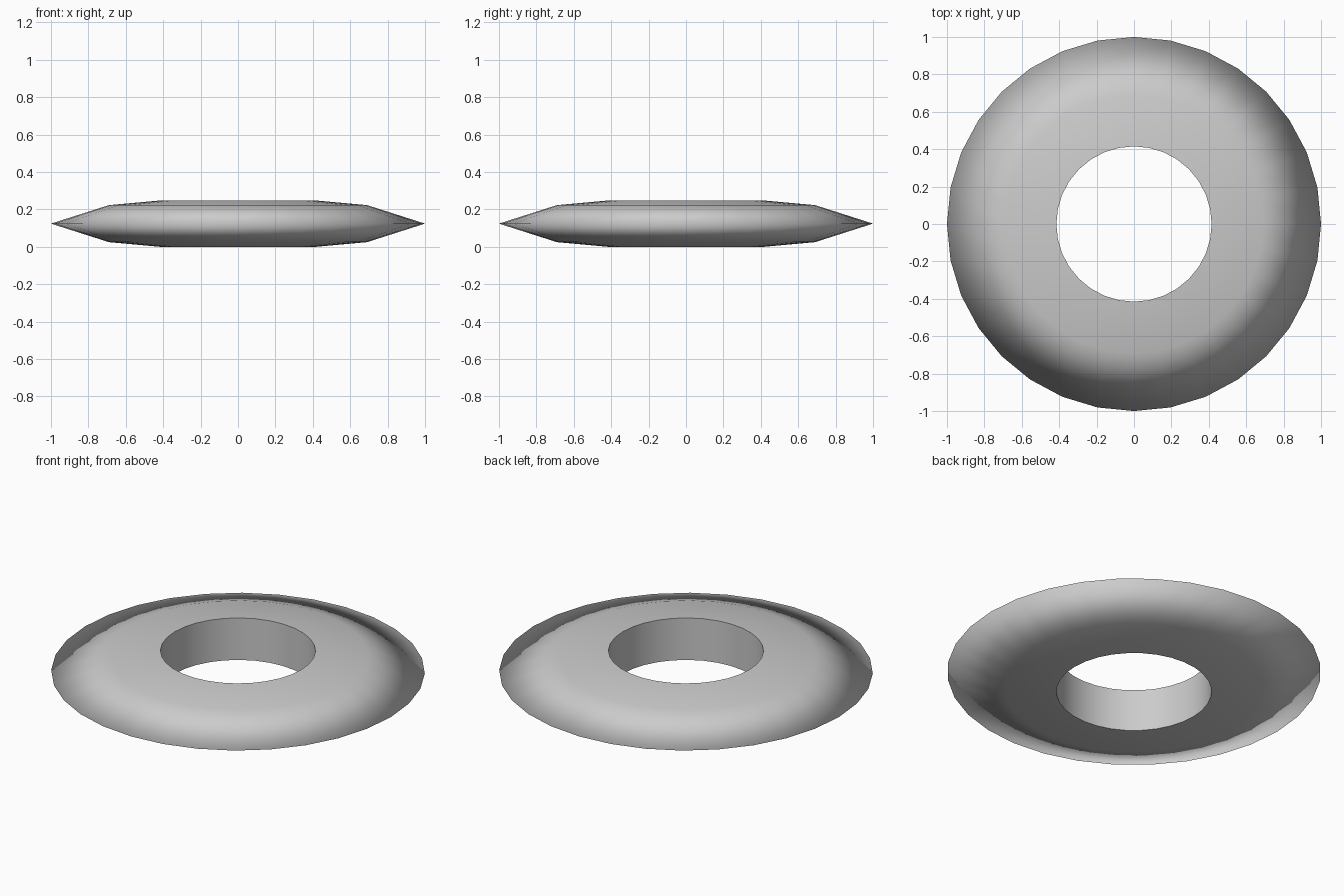
import bpy, bmesh, math

if "Cube" in bpy.data.objects:
    bpy.data.objects.remove(bpy.data.objects["Cube"])

SIDES = 32
# Cross-section (radius, height): hole bottom, lower shoulder, rim, upper shoulder, hole top
PROFILE = [(0.415, 0.0), (0.69, 0.025), (1.0, 0.124), (0.69, 0.223), (0.415, 0.248)]

# Ring body: the profile lathed around z
bm = bmesh.new()
rings = []
for r, z in PROFILE:
    rings.append([bm.verts.new((r * math.cos(a), r * math.sin(a), z))
                  for a in (2 * math.pi * i / SIDES for i in range(SIDES))])
for k, low in enumerate(rings):
    high = rings[(k + 1) % len(rings)]
    for i in range(SIDES):
        j = (i + 1) % SIDES
        bm.faces.new((low[i], low[j], high[j], high[i])).smooth = True
bmesh.ops.recalc_face_normals(bm, faces=bm.faces)

# Crisp edges only around the hole
for ring in (rings[0], rings[-1]):
    for i in range(SIDES):
        bm.edges.get((ring[i], ring[(i + 1) % SIDES])).smooth = False

mesh = bpy.data.meshes.new("ring_disc")
bm.to_mesh(mesh)
bm.free()
bpy.context.collection.objects.link(bpy.data.objects.new("ring_disc", mesh))
